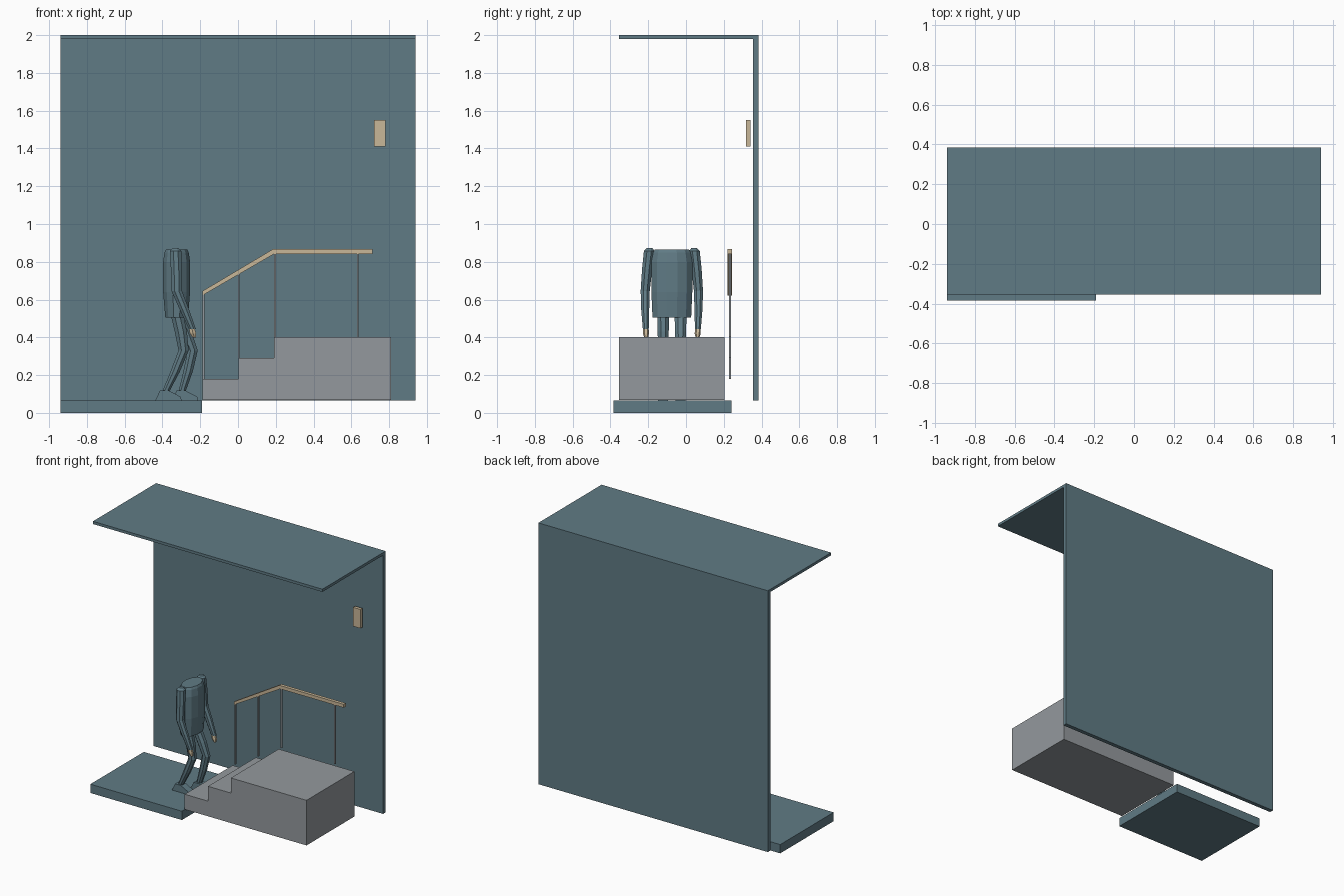
import bpy, bmesh, math
from mathutils import Vector

if "Cube" in bpy.data.objects:
    bpy.data.objects.remove(bpy.data.objects["Cube"])


def material(name, rgb):
    lin = [((c / 255 + 0.055) / 1.055) ** 2.4 for c in rgb]
    m = bpy.data.materials.new(name)
    m.diffuse_color = (*lin, 1)
    m.use_nodes = True
    m.node_tree.nodes["Principled BSDF"].inputs["Base Color"].default_value = m.diffuse_color
    return m


SLATE = material("slate_blue", (96, 123, 133))
GREY = material("concrete_grey", (148, 153, 157))
TAN = material("warm_tan", (201, 183, 152))


def finish(name, bm, mat):
    bmesh.ops.recalc_face_normals(bm, faces=bm.faces)
    me = bpy.data.meshes.new(name)
    bm.to_mesh(me)
    bm.free()
    me.materials.append(mat)
    ob = bpy.data.objects.new(name, me)
    bpy.context.collection.objects.link(ob)
    return ob


def extrude(name, outline, y0, y1, mat):
    """Side outline in (x, z), extruded along y."""
    bm = bmesh.new()
    face = bm.faces.new([bm.verts.new((x, y0, z)) for x, z in outline])
    out = bmesh.ops.extrude_face_region(bm, geom=[face])
    moved = [v for v in out["geom"] if isinstance(v, bmesh.types.BMVert)]
    bmesh.ops.translate(bm, verts=moved, vec=(0, y1 - y0, 0))
    return finish(name, bm, mat)


def box(name, x0, x1, y0, y1, z0, z1, mat):
    return extrude(name, [(x0, z0), (x1, z0), (x1, z1), (x0, z1)], y0, y1, mat)


def loft(name, rings, sides, mat):
    """Closed body through level rings given as (x, y, z, rx, ry)."""
    bm = bmesh.new()
    loops = []
    for x, y, z, rx, ry in rings:
        angles = [2 * math.pi * (i + 0.5) / sides for i in range(sides)]
        loops.append([bm.verts.new((x + rx * math.cos(a), y + ry * math.sin(a), z))
                      for a in angles])
    for a, b in zip(loops, loops[1:]):
        for i in range(sides):
            j = (i + 1) % sides
            bm.faces.new((a[i], a[j], b[j], b[i]))
    bm.faces.new(loops[0])
    bm.faces.new(loops[-1])
    return finish(name, bm, mat)


# Room shell
box("back_wall", -0.94, 0.94, 0.355, 0.385, 0.065, 1.98, SLATE)
box("ceiling", -0.94, 0.94, -0.355, 0.385, 1.98, 2.0, SLATE)
box("lower_floor", -0.94, -0.19, -0.385, 0.24, 0.0, 0.065, SLATE)
box("wall_lamp", 0.72, 0.78, 0.318, 0.342, 1.41, 1.55, TAN)

# Steps and landing as one stepped profile
extrude("steps", [(-0.188, 0.068), (0.81, 0.068), (0.81, 0.402), (0.19, 0.402),
                  (0.19, 0.29), (0.003, 0.29), (0.003, 0.18), (-0.188, 0.18)],
        -0.355, 0.205, GREY)

# Handrail: sloped part and level part
extrude("handrail_slope", [(-0.188, 0.622), (0.197, 0.845), (0.185, 0.867),
                           (-0.188, 0.645)], 0.22, 0.244, TAN)
box("handrail_level", 0.185, 0.712, 0.22, 0.244, 0.842, 0.867, TAN)
for x, z0, z1 in [(-0.183, 0.18, 0.63), (0.004, 0.29, 0.74),
                  (0.195, 0.402, 0.845), (0.634, 0.402, 0.845)]:
    box("rail_post", x - 0.005, x + 0.005, 0.227, 0.237, z0, z1, GREY)

# Figure: torso
CY = -0.075
loft("torso", [(-0.325, CY, z, rx, ry) for z, rx, ry in
               [(0.505, 0.062, 0.106), (0.64, 0.074, 0.112), (0.80, 0.074, 0.112),
                (0.85, 0.066, 0.102), (0.865, 0.058, 0.094)]], 12, SLATE)

# Arms with hands, one on each side
for s in (-1, 1):
    loft("arm", [(x, CY + s * d, z, rx, ry) for x, d, z, rx, ry in
                 [(-0.330, 0.118, 0.873, 0.016, 0.016),
                  (-0.330, 0.120, 0.858, 0.032, 0.030),
                  (-0.326, 0.131, 0.760, 0.032, 0.029),
                  (-0.324, 0.141, 0.645, 0.030, 0.026),
                  (-0.285, 0.141, 0.550, 0.027, 0.023),
                  (-0.242, 0.138, 0.445, 0.020, 0.017)]], 8, SLATE)
    loft("hand", [(x, CY + s * d, z, rx, ry) for x, d, z, rx, ry in
                  [(-0.245, 0.138, 0.450, 0.017, 0.015),
                   (-0.238, 0.137, 0.420, 0.019, 0.016),
                   (-0.230, 0.136, 0.398, 0.010, 0.010)]], 6, TAN)

# Legs and feet in a walking pose: side, knee x, ankle x
for s, knee, ankle in [(-1, -0.288, -0.388), (1, -0.240, -0.300)]:
    y = CY + s * 0.046
    loft("leg", [(-0.325, y, 0.53, 0.036, 0.034),
                 ((knee - 0.325) / 2 + 0.004, y, 0.43, 0.035, 0.032),
                 (knee, y, 0.33, 0.029, 0.027),
                 ((knee + ankle) / 2 + 0.006, y, 0.22, 0.027, 0.025),
                 (ankle, y, 0.10, 0.019, 0.020)], 8, SLATE)
    extrude("foot", [(ankle - 0.05, 0.065), (ankle + 0.09, 0.065),
                     (ankle + 0.085, 0.085), (ankle + 0.022, 0.118),
                     (ankle - 0.025, 0.118)], y - 0.026, y + 0.026, SLATE)
